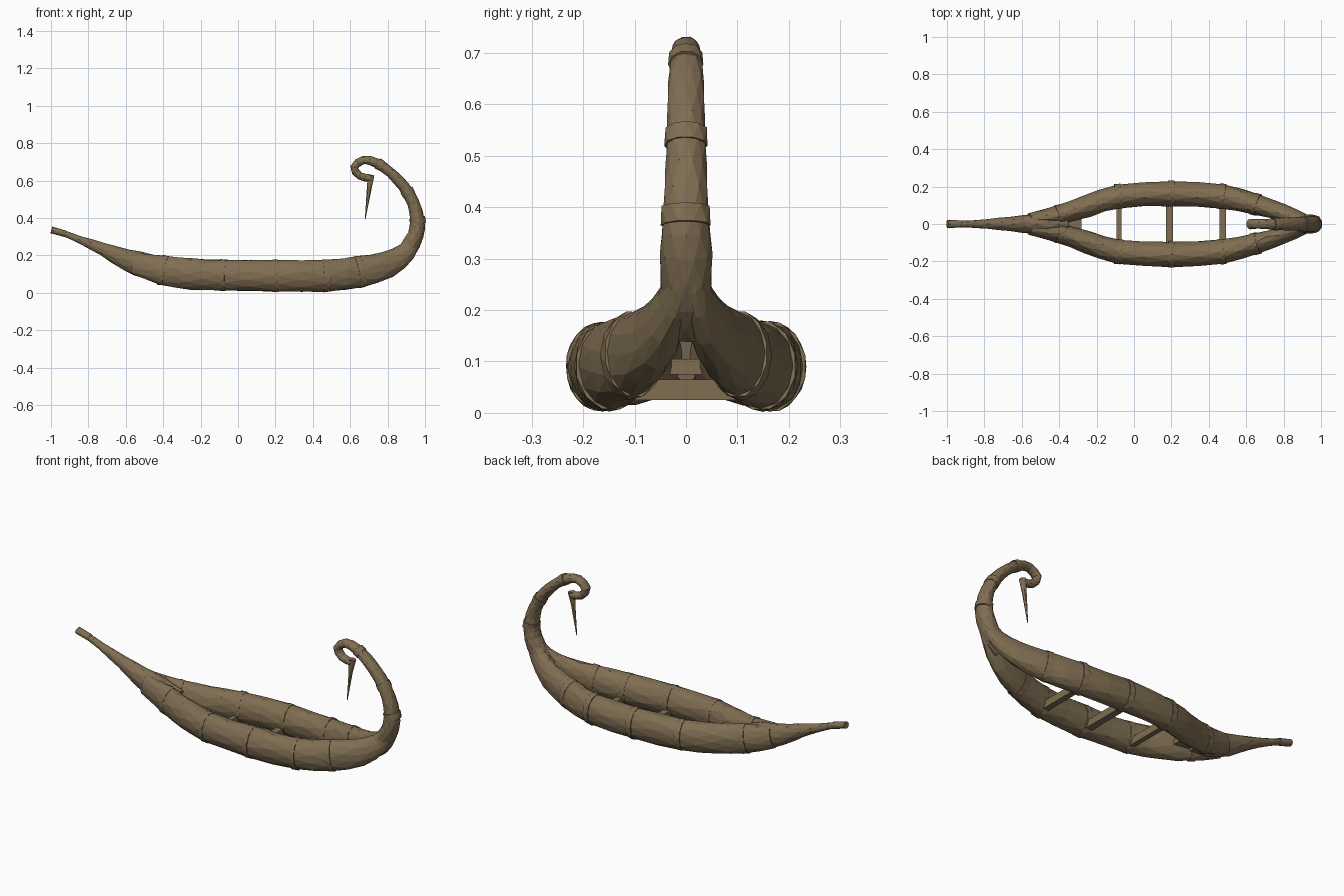
import bpy, bmesh, math, random
from mathutils import Vector

cube = bpy.data.objects.get("Cube")
if cube:
    bpy.data.objects.remove(cube, do_unlink=True)
random.seed(4)

reed = bpy.data.materials.new("dry reed brown")
reed.use_nodes = True
colour = (0.215, 0.155, 0.085, 1)
reed.diffuse_color = colour
bsdf = reed.node_tree.nodes["Principled BSDF"]
bsdf.inputs["Base Color"].default_value = colour
bsdf.inputs["Roughness"].default_value = 0.9


def finish(name, bm):
    bmesh.ops.recalc_face_normals(bm, faces=bm.faces)
    mesh = bpy.data.meshes.new(name)
    bm.to_mesh(mesh)
    bm.free()
    mesh.materials.append(reed)
    obj = bpy.data.objects.new(name, mesh)
    bpy.context.collection.objects.link(obj)
    return obj


def spline(stations, steps):
    """Catmull-Rom through stations of (x, y, z, half width, half height)."""
    p = [Vector(s) for s in stations]
    p = [2 * p[0] - p[1]] + p + [2 * p[-1] - p[-2]]
    out = []
    for a, b, c, d in zip(p, p[1:], p[2:], p[3:]):
        for k in range(steps):
            t = k / steps
            out.append(0.5 * (2 * b + (c - a) * t + (2 * a - 5 * b + 4 * c - d) * t * t
                              + (3 * b - a - 3 * c + d) * t ** 3))
    return out + [p[-2]]


def bundle(name, stations, sides=12, steps=2, rough=0.03):
    """Faceted reed bundle swept along a path."""
    pts = spline(stations, steps)
    bm = bmesh.new()
    rings = []
    for i, s in enumerate(pts):
        lo, hi = pts[max(i - 1, 0)], pts[min(i + 1, len(pts) - 1)]
        tangent = Vector((hi - lo)[:3]).normalized()
        side = Vector((0, 1, 0))
        side = (side - tangent * side.dot(tangent)).normalized()
        up = tangent.cross(side)
        ring = []
        for k in range(sides):
            a = math.tau * (k + 0.5 * (i % 2)) / sides
            r = 1 + random.uniform(-rough, rough)
            ring.append(bm.verts.new(Vector(s[:3]) + side * (s[3] * r * math.cos(a))
                                     + up * (s[4] * r * math.sin(a))))
        rings.append(ring)
    for i, (r0, r1) in enumerate(zip(rings, rings[1:])):
        for k in range(sides):
            n = (k + 1) % sides
            if i % 2 == 0:
                bm.faces.new((r0[k], r0[n], r1[k]))
                bm.faces.new((r0[n], r1[n], r1[k]))
            else:
                bm.faces.new((r0[k], r0[n], r1[n]))
                bm.faces.new((r0[k], r1[n], r1[k]))
    bm.faces.new(rings[0])
    bm.faces.new(rings[-1])
    return finish(name, bm)


def box(name, centre, size):
    bm = bmesh.new()
    bmesh.ops.create_cube(bm, size=1)
    for v in bm.verts:
        v.co = Vector(c + d * e for c, d, e in zip(centre, v.co, size))
    return finish(name, bm)


# Two floating side bundles
hull = [(-.56, .026, .158, .032, .058), (-.4, .05, .12, .05, .078),
        (-.25, .097, .1, .06, .083), (-.08, .148, .094, .064, .082),
        (.2, .163, .09, .067, .085), (.47, .148, .091, .065, .085),
        (.65, .105, .112, .056, .083), (.8, .06, .15, .045, .072),
        (.9, .022, .22, .034, .052), (.945, .006, .29, .03, .04)]
for label, sign in (("left", 1), ("right", -1)):
    # The model faces -y, so its left is +x; the sides here are back and front
    where = "back" if sign > 0 else "front"
    bundle(where + "_hull_bundle", [(x, sign * y, z, w, h) for x, y, z, w, h in hull])

    # Rope wraps around each bundle
    for n in (1, 3, 4, 5, 6):
        (x, y, z, w, h), nxt, prev = hull[n], hull[n + 1], hull[n - 1]
        slope_y = (nxt[1] - prev[1]) / (nxt[0] - prev[0])
        slope_z = (nxt[2] - prev[2]) / (nxt[0] - prev[0])
        wrap = [(x + d, sign * (y + slope_y * d), z + slope_z * d, w + .004, h + .003)
                for d in (-.016, .016)]
        bundle(f"{where}_rope_wrap_{n}", wrap, steps=1, rough=.01)

# Tapered stern tail
bundle("stern_tail", [(-.998, 0, .335, .02, .017), (-.93, 0, .317, .018, .017),
                      (-.85, 0, .285, .021, .02), (-.72, 0, .232, .033, .036),
                      (-.6, 0, .178, .046, .057), (-.47, 0, .137, .055, .07),
                      (-.36, 0, .115, .035, .055)], sides=10)
bundle("stern_tip_wrap", [(-.998, 0, .336, .022, .018), (-.92, 0, .314, .02, .019)],
       sides=8, steps=1)

# Curled prow
bundle("curled_prow", [(.85, 0, .17, .04, .045), (.905, 0, .225, .05, .05),
                       (.95, 0, .31, .051, .044), (.959, 0, .39, .045, .039),
                       (.937, 0, .48, .04, .034), (.885, 0, .57, .037, .031),
                       (.815, 0, .643, .035, .028), (.74, 0, .694, .03, .026),
                       (.672, 0, .71, .026, .023), (.622, 0, .672, .028, .022),
                       (.65, 0, .625, .025, .021), (.712, 0, .612, .02, .02)], sides=10)
for n, s in enumerate([((.965, 0, .365), (.957, 0, .4), .049, .043),
                       ((.917, 0, .52), (.9, 0, .55), .042, .036),
                       ((.77, 0, .678), (.745, 0, .693), .034, .031)]):
    bundle(f"prow_wrap_{n + 1}", [(*p, s[2], s[3]) for p in s[:2]], sides=10, steps=1)

# Hanging tip below the curl
bundle("hanging_tip", [(.712, 0, .63, .02, .02), (.702, 0, .56, .012, .013),
                       (.68, 0, .392, .002, .002)], sides=6, steps=1)

# Cross ties between the bundles
for n, (x, y, width) in enumerate([(-.08, .13, .028), (.19, .14, .038), (.475, .13, .034)]):
    box(f"cross_tie_{n + 1}", (x, 0, .045), (width, 2 * y, .04))

# Small floor wedge at the stern fork
bm = bmesh.new()
bmesh.ops.create_cone(bm, cap_ends=True, segments=3, radius1=1, radius2=1, depth=.03)
for v in bm.verts:
    v.co = Vector((-.32 - v.co.y * .08, v.co.x * .07, v.co.z + .09))
finish("stern_floor", bm)
